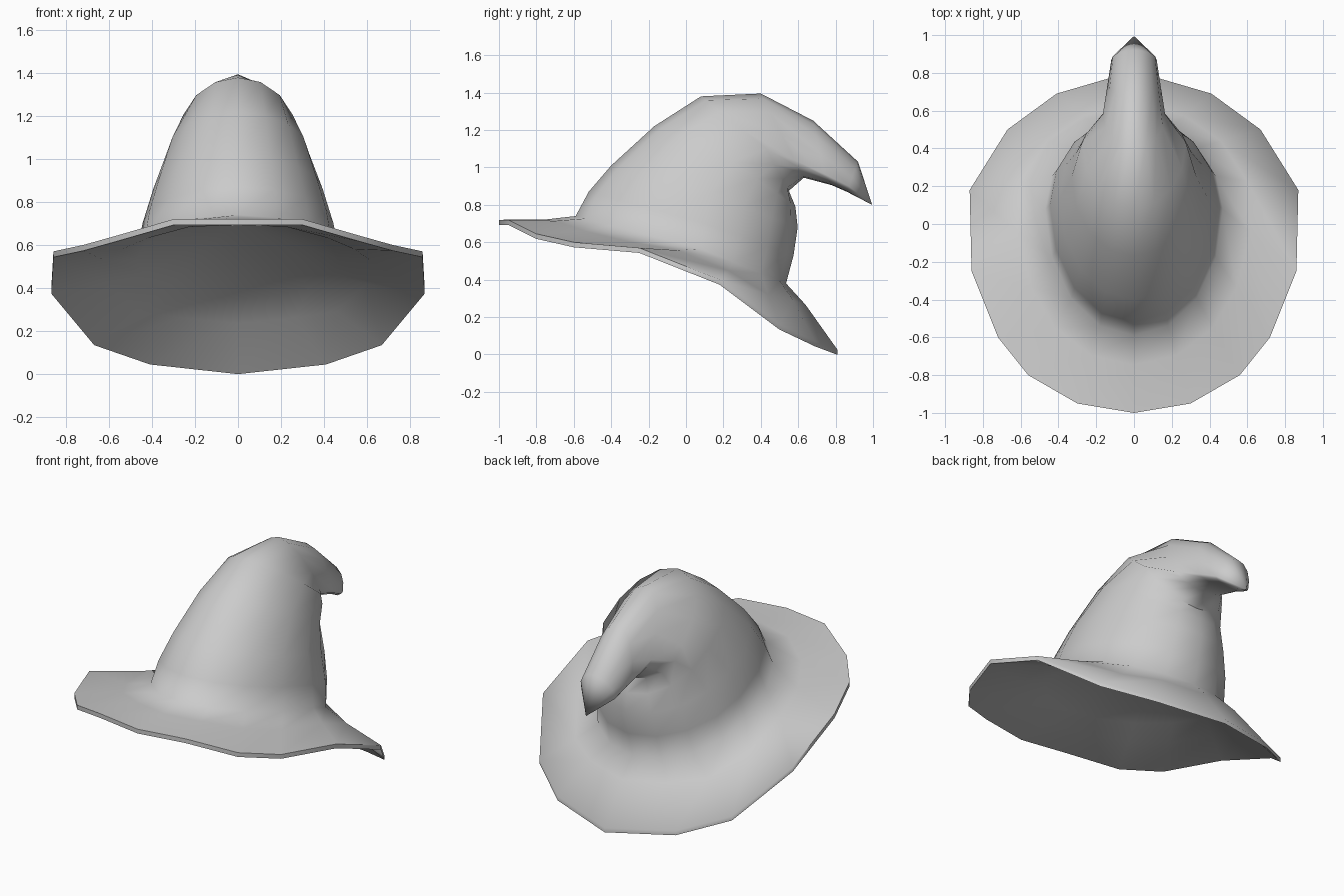
import bpy, bmesh, math

if "Cube" in bpy.data.objects:
    bpy.data.objects.remove(bpy.data.objects["Cube"])

SIDES = 16
bm = bmesh.new()

def mirrored_ring(half):
    """Closed loop from nine half points running front (x=0) to back (x=0)."""
    pts = list(half) + [(-x, y, z) for x, y, z in reversed(half[1:-1])]
    return [bm.verts.new(p) for p in pts]

def bridge(a, b):
    for i in range(SIDES):
        j = (i + 1) % SIDES
        bm.faces.new((a[i], a[j], b[j], b[i]))

def fan(ring, tip, flip=False):
    v = bm.verts.new(tip)
    for i in range(SIDES):
        j = (i + 1) % SIDES
        bm.faces.new((ring[j], ring[i], v) if flip else (ring[i], ring[j], v))

def section(front, side, back):
    """Half cross-section through front (y,z), widest side (x,y,z), back (y,z)."""
    half = []
    for k in range(SIDES // 2 + 1):
        c, s = math.cos(math.pi * k / 8), math.sin(math.pi * k / 8)
        if k in (0, 8):
            s = 0.0
        end = front if c >= 0 else back
        half.append((side[0] * s, side[1] + abs(c) * (end[0] - side[1]),
                     side[2] + abs(c) * (end[1] - side[2])))
    return half

def lower(half, d):
    return [(x, y, z - d) for x, y, z in half]

def blend(a, b, t, lift):
    return [tuple(p + (q - p) * t for p, q in zip(u, v))[:2] +
            (u[2] + (v[2] - u[2]) * t + lift(k),)
            for k, (u, v) in enumerate(zip(a, b))]

# brim outline, upper edge, front to back
rim = [(0, -1, .72), (.30, -.95, .72), (.56, -.80, .645), (.72, -.60, .60),
       (.86, -.25, .57), (.87, .18, .40), (.67, .50, .16), (.41, .69, .07), (0, .81, .025)]

# crown cross-sections, from the base to the drooping tip
crown = [section(*s) for s in (
    ((-.59, .74), (.47, .08, .565), (.535, .38)),
    ((-.52, .87), (.445, .10, .70), (.575, .53)),
    ((-.40, 1.01), (.395, .13, .86), (.597, .68)),
    ((-.17, 1.22), (.33, .25, 1.03), (.585, .79)),
    ((.08, 1.38), (.275, .43, 1.10), (.55, .875)),
    ((.40, 1.395), (.165, .58, 1.04), (.63, .945)),
    ((.68, 1.25), (.14, .74, .965), (.78, .905)),
    ((.92, 1.03), (.12, .87, .90), (.86, .87)),
)]

# brim upper side flows into the crown
base = crown[0]
middle = blend(base, rim, .38, lambda k: .02 if k > 6 else -.01)
rings = [mirrored_ring(h) for h in [rim, middle] + crown]
for a, b in zip(rings, rings[1:]):
    bridge(a, b)
fan(rings[-1], (0, .995, .80))

# brim edge, underside and shallow inner lining
under = [mirrored_ring(lower(h, .03)) for h in (base, middle)]
lip = mirrored_ring(lower(rim, .027))
bridge(under[0], under[1])
bridge(under[1], lip)
bridge(lip, rings[0])
fan(under[0], (0, -.05, .70), flip=True)

bmesh.ops.recalc_face_normals(bm, faces=bm.faces)
mesh = bpy.data.meshes.new("hat")
bm.to_mesh(mesh)
bm.free()
hat = bpy.data.objects.new("hat", mesh)
bpy.context.collection.objects.link(hat)

grey = bpy.data.materials.new("grey felt")
grey.diffuse_color = (.6, .6, .6, 1)
grey.use_nodes = True
grey.node_tree.nodes["Principled BSDF"].inputs["Base Color"].default_value = grey.diffuse_color
mesh.materials.append(grey)

bpy.context.view_layer.objects.active = hat
hat.select_set(True)
bpy.ops.object.shade_smooth_by_angle(angle=math.radians(65))
